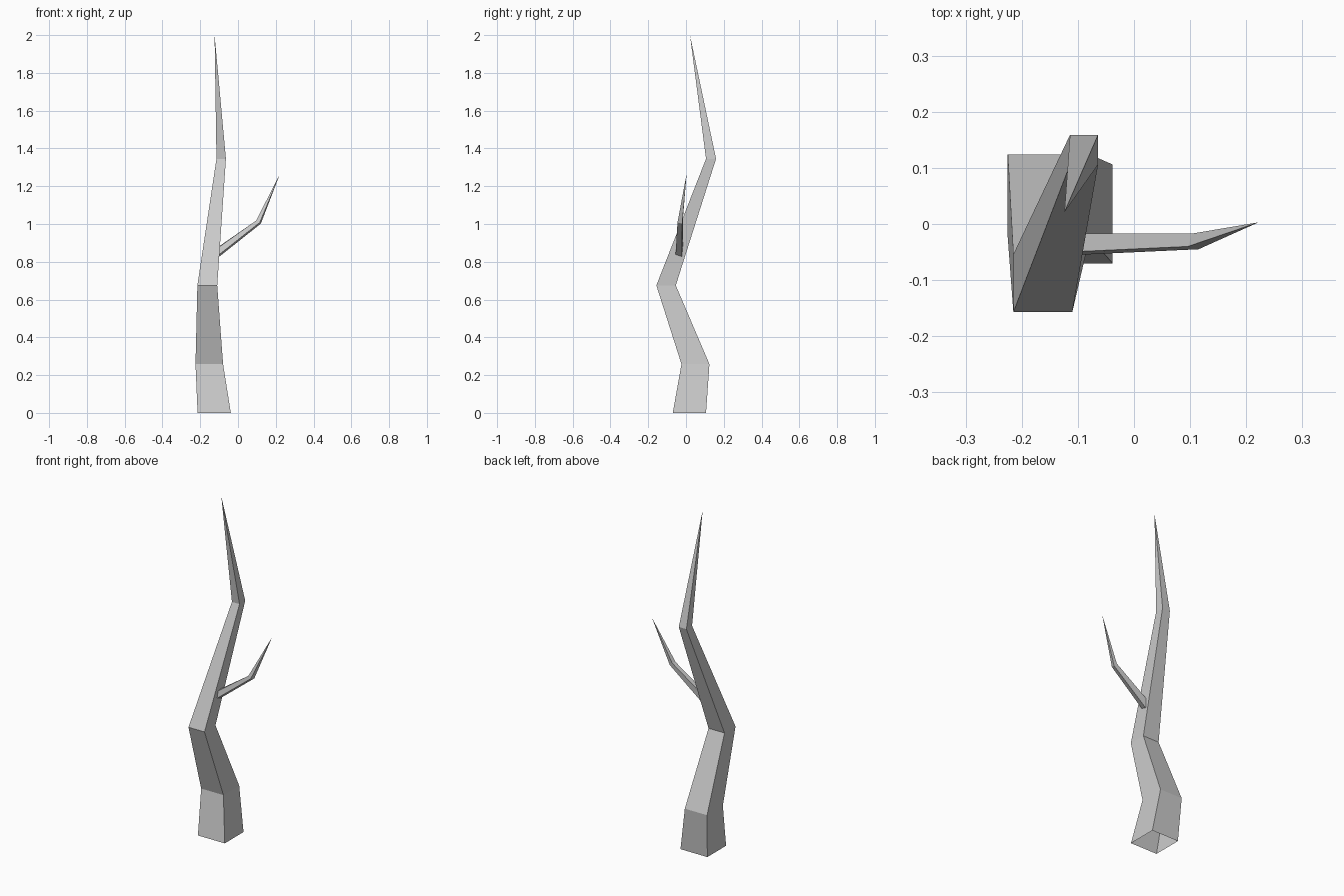
import bpy, bmesh

if "Cube" in bpy.data.objects:
    bpy.data.objects.remove(bpy.data.objects["Cube"])


def tapered_limb(name, rings, tip):
    """Skin four-sided rings into a flat-shaded limb ending in a point."""
    bm = bmesh.new()
    loops = [[bm.verts.new(p) for p in ring] for ring in rings]
    for low, high in zip(loops, loops[1:]):
        for i in range(4):
            j = (i + 1) % 4
            bm.faces.new((low[i], low[j], high[j], high[i]))
    end, top = bm.verts.new(tip), loops[-1]
    for i in range(4):
        bm.faces.new((top[i], top[(i + 1) % 4], end))
    mesh = bpy.data.meshes.new(name)
    bm.to_mesh(mesh)
    bm.free()
    obj = bpy.data.objects.new(name, mesh)
    bpy.context.collection.objects.link(obj)
    return obj


def level_ring(x0, x1, y0, y1, z):
    return [(x0, y0, z), (x1, y0, z), (x1, y1, z), (x0, y1, z)]


# Crooked trunk, open at the bottom
tapered_limb("trunk", [
    level_ring(-0.214, -0.038, -0.070, 0.106, 0.0),
    level_ring(-0.225, -0.079, -0.024, 0.124, 0.258),
    level_ring(-0.215, -0.110, -0.157, -0.054, 0.675),
    level_ring(-0.114, -0.064, 0.106, 0.159, 1.345),
], (-0.124, 0.021, 2.0))

# Side branch, rooted in the right face of the trunk
tapered_limb("branch", [
    [(-0.120, -0.050, 0.864), (-0.100, -0.055, 0.838),
     (-0.098, -0.022, 0.828), (-0.120, -0.017, 0.868)][::-1][::-1],
    [(0.096, -0.040, 1.018), (0.115, -0.045, 1.008),
     (0.121, -0.020, 1.002), (0.104, -0.017, 1.020)],
], (0.222, 0.003, 1.265))
